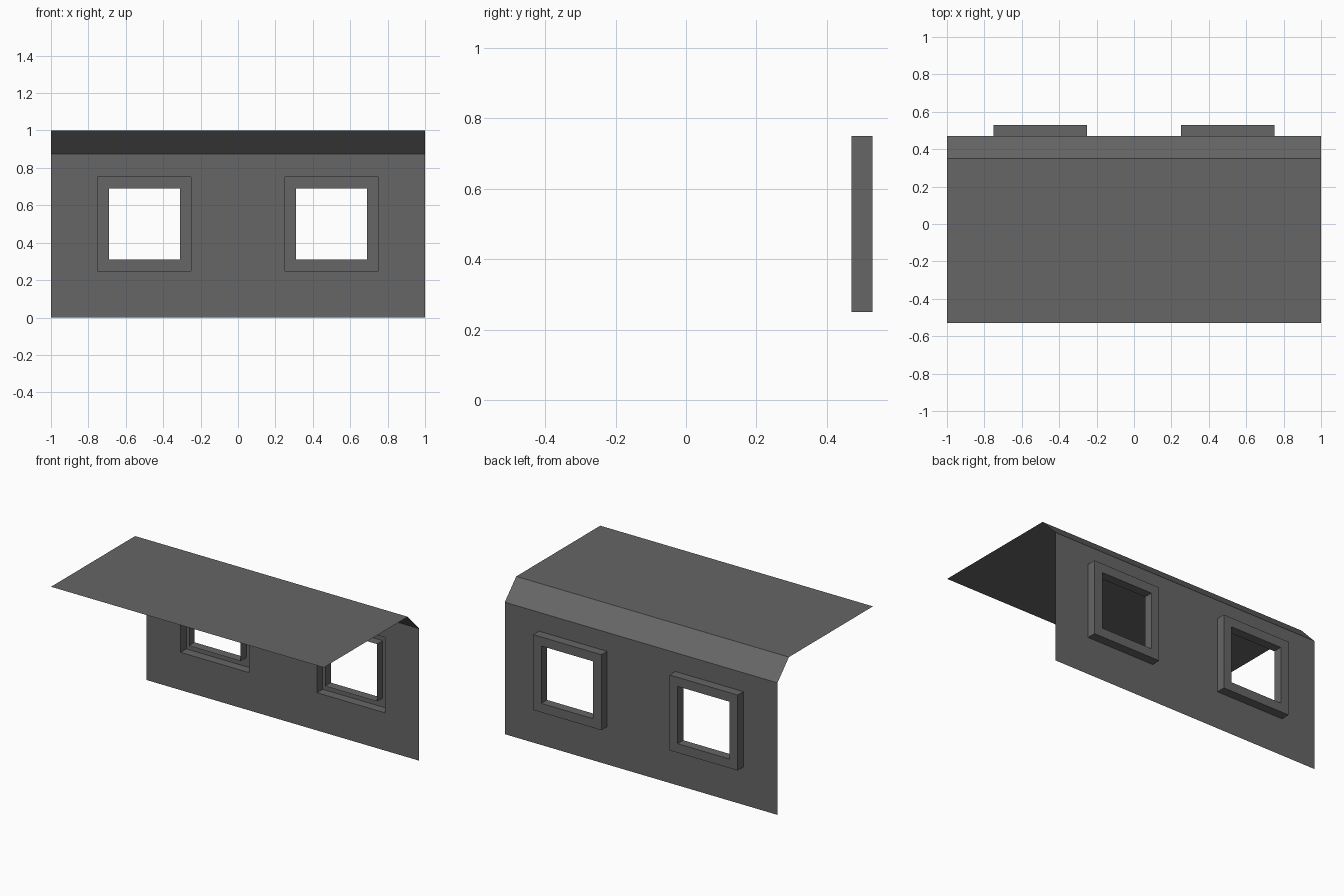
import bpy, bmesh

if "Cube" in bpy.data.objects:
    bpy.data.objects.remove(bpy.data.objects["Cube"])

grey = bpy.data.materials.new("dark_grey")
grey.diffuse_color = (0.133, 0.133, 0.133, 1)
grey.use_nodes = True
grey.node_tree.nodes["Principled BSDF"].inputs["Base Color"].default_value = grey.diffuse_color

WALL_Y, FRAME_Y = 0.47, 0.53
CENTRES = (-0.5, 0.5)
MID_Z, OUTER, INNER = 0.5, 0.25, 0.19


def finish(bm, name):
    bmesh.ops.remove_doubles(bm, verts=bm.verts, dist=1e-5)
    me = bpy.data.meshes.new(name)
    bm.to_mesh(me)
    bm.free()
    me.materials.append(grey)
    ob = bpy.data.objects.new(name, me)
    bpy.context.collection.objects.link(ob)


def quad(bm, *pts):
    bm.faces.new([bm.verts.new(p) for p in pts])


def ring(cx, half, y):
    return [(cx + sx * half, y, MID_Z + sz * half)
            for sx, sz in ((-1, -1), (-1, 1), (1, 1), (1, -1))]


# Single-sheet wall facing the back, with two square openings
bm = bmesh.new()
xs = [-1, -0.75, -0.25, 0.25, 0.75, 1]
zs = [0, 0.25, 0.75, 0.875]
for i in range(5):
    for j in range(3):
        if j == 1 and i in (1, 3):
            continue
        a, b, c, d = xs[i], xs[i + 1], zs[j], zs[j + 1]
        quad(bm, (a, WALL_Y, c), (a, WALL_Y, d), (b, WALL_Y, d), (b, WALL_Y, c))
finish(bm, "wall")

# Sloped eave and flat roof sheets
profile = [(WALL_Y, 0.875), (0.35, 1.0), (-0.53, 1.0)]
for name, (y0, z0), (y1, z1) in zip(("eave", "roof"), profile, profile[1:]):
    bm = bmesh.new()
    quad(bm, (1, y0, z0), (-1, y0, z0), (-1, y1, z1), (1, y1, z1))
    finish(bm, name)

# Hollow window frames: outer sides, back face, inner sides
for cx, side in zip(CENTRES, ("left", "right")):
    bm = bmesh.new()
    loops = [ring(cx, OUTER, WALL_Y), ring(cx, OUTER, FRAME_Y),
             ring(cx, INNER, FRAME_Y), ring(cx, INNER, WALL_Y)]
    for a, b in zip(loops, loops[1:]):
        for k in range(4):
            n = (k + 1) % 4
            quad(bm, a[k], a[n], b[n], b[k])
    finish(bm, "window_frame_" + side)
